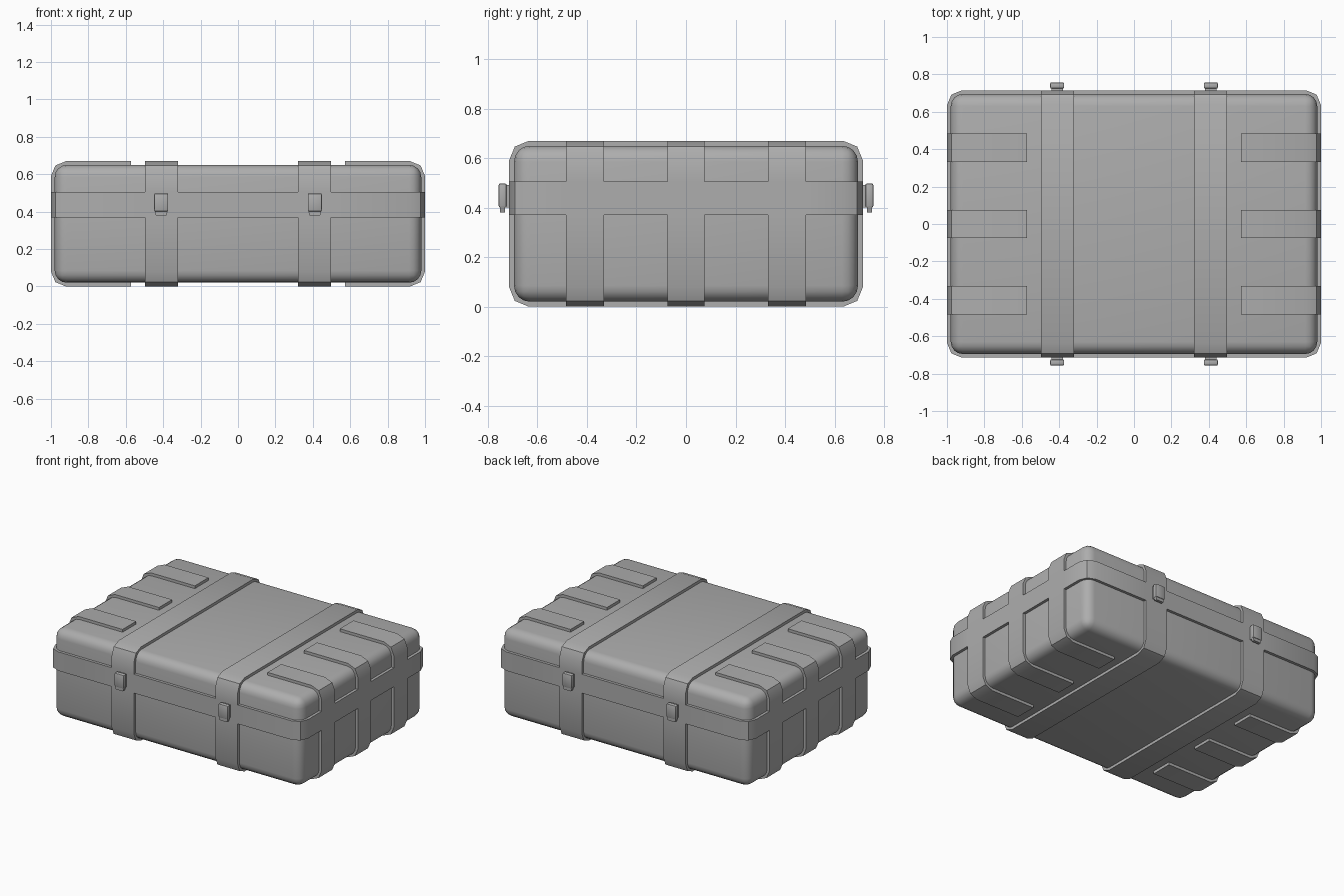
import bpy, bmesh, math
from mathutils import Vector

default = bpy.data.objects.get("Cube")
if default:
    bpy.data.objects.remove(default, do_unlink=True)

GREY = (0.42, 0.42, 0.42, 1)
case_grey = bpy.data.materials.new("case_grey")
case_grey.use_nodes = True
case_grey.diffuse_color = GREY
case_grey.node_tree.nodes["Principled BSDF"].inputs["Base Color"].default_value = GREY

HX, HY, TOP, MID = 1.0, 0.715, 0.67, 0.335
STEP = 0.02          # how far the straps stand proud of the shell


def finish(bm, name, smooth=True):
    bmesh.ops.recalc_face_normals(bm, faces=bm.faces)
    mesh = bpy.data.meshes.new(name)
    bm.to_mesh(mesh)
    bm.free()
    mesh.materials.append(case_grey)
    obj = bpy.data.objects.new(name, mesh)
    bpy.context.collection.objects.link(obj)
    if smooth:
        smooth_shade(obj)
    return obj


def smooth_shade(obj):
    bpy.ops.object.select_all(action="DESELECT")
    obj.select_set(True)
    bpy.context.view_layer.objects.active = obj
    bpy.ops.object.shade_smooth_by_angle(angle=math.radians(40))


def box(name, lo, hi, axes="", radius=0.08, segments=2, smooth=True):
    """Box between two corners; edges parallel to the given axes are rounded."""
    lo, hi = Vector(lo), Vector(hi)
    bm = bmesh.new()
    bmesh.ops.create_cube(bm, size=1)
    for v in bm.verts:
        v.co = (lo + hi) / 2 + v.co * (hi - lo)
    edges = [e for e in bm.edges for a in axes
             if abs((e.verts[1].co - e.verts[0].co)["xyz".index(a)]) > 1e-6]
    if edges:
        bmesh.ops.bevel(bm, geom=edges, offset=radius, offset_type="OFFSET",
                        segments=segments, profile=0.5, affect="EDGES")
    return finish(bm, name, smooth)


# Rounded inner shell
box("shell", (-HX + STEP, -HY + STEP, STEP), (HX - STEP, HY - STEP, TOP - STEP),
    "xyz", 0.065, 4)

# Belt around the seam between lid and base
belt = box("belt", (-HX, -HY, 0.37), (HX, HY, 0.505), "z", smooth=False)

# Straps running front to back, and ribs wrapping each end
bands = []
for side, s in (("right", -1), ("left", 1)):
    x0, x1 = sorted((s * 0.322, s * 0.498))
    bands.append(box(side + "_strap", (x0, -HY, 0), (x1, HY, TOP), "x", smooth=False))
    for place, y, w in (("front", -0.408, 0.077), ("middle", 0, 0.074), ("back", 0.408, 0.077)):
        rib = box(f"{side}_{place}_rib", (-HX, y - w, 0), (HX, y + w, TOP), "y", smooth=False)
        # Keep only the end of the loop beyond the inner edge of the rib
        bm = bmesh.new()
        bm.from_mesh(rib.data)
        cut = bmesh.ops.bisect_plane(bm, geom=bm.verts[:] + bm.edges[:] + bm.faces[:],
                                     plane_co=(s * 0.573, 0, 0), plane_no=(s, 0, 0),
                                     clear_inner=True)
        bmesh.ops.contextual_create(bm, geom=[e for e in cut["geom_cut"]
                                              if isinstance(e, bmesh.types.BMEdge)])
        bmesh.ops.recalc_face_normals(bm, faces=bm.faces)
        bm.to_mesh(rib.data)
        bm.free()
        bands.append(rib)

# Fuse belt, straps and ribs into one raised frame
bpy.context.view_layer.objects.active = belt
for band in bands:
    mod = belt.modifiers.new("fuse", "BOOLEAN")
    mod.operation, mod.solver, mod.object = "UNION", "EXACT", band
    bpy.ops.object.modifier_apply(modifier=mod.name)
for band in bands:
    bpy.data.objects.remove(band, do_unlink=True)
belt.name = "raised_frame"
smooth_shade(belt)

# Latches, front and back, on each strap
for face, d in (("front", -1), ("back", 1)):
    for side, x in (("right", -0.411), ("left", 0.411)):
        ya, yb = sorted((d * 0.70, d * 0.735))
        box(f"{face}_{side}_latch_base", (x - 0.031, ya, 0.40), (x + 0.031, yb, 0.492), "x", 0.008, 1)
        ya, yb = sorted((d * 0.724, d * 0.757))
        tab = box(f"{face}_{side}_latch_tab", (x - 0.038, ya, 0.40), (x + 0.038, yb, 0.498),
                  "xyz", 0.008, 2)
        # Tapered pull lip under the tab
        bm = bmesh.new()
        bmesh.ops.create_cube(bm, size=1)
        for v in bm.verts:
            half = 0.038 if v.co.z > 0 else 0.028
            v.co = (x + math.copysign(half, v.co.x),
                    d * (0.752 if v.co.y > 0 else 0.732),
                    0.412 if v.co.z > 0 else 0.38)
        finish(bm, f"{face}_{side}_latch_lip")
